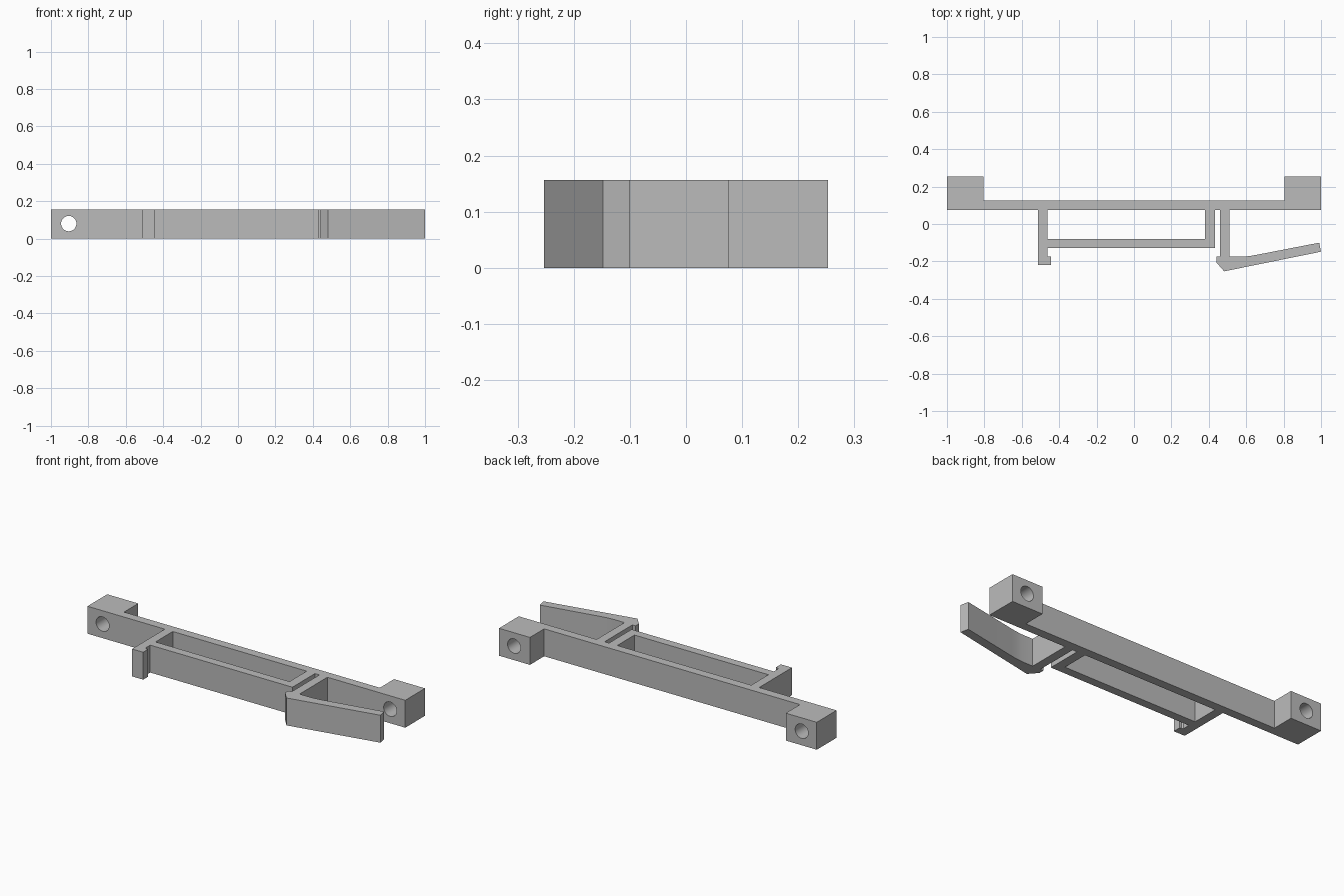
import bpy, bmesh, math
from mathutils import Matrix

HEIGHT = 0.156

cube = bpy.data.objects.get("Cube")
if cube:
    bpy.data.objects.remove(cube, do_unlink=True)

grey = bpy.data.materials.new("grey plastic")
grey.use_nodes = True
colour = (0.5, 0.5, 0.5, 1)
grey.diffuse_color = colour
grey.node_tree.nodes["Principled BSDF"].inputs["Base Color"].default_value = colour


def add_object(name, bm):
    bmesh.ops.recalc_face_normals(bm, faces=bm.faces)
    mesh = bpy.data.meshes.new(name)
    bm.to_mesh(mesh)
    bm.free()
    mesh.materials.append(grey)
    obj = bpy.data.objects.new(name, mesh)
    bpy.context.collection.objects.link(obj)
    return obj


def prism(name, outline, bottom, top):
    """Extrude a plan outline upwards."""
    bm = bmesh.new()
    face = bm.faces.new([bm.verts.new((x, y, bottom)) for x, y in outline])
    grown = bmesh.ops.extrude_face_region(bm, geom=[face])["geom"]
    verts = [v for v in grown if isinstance(v, bmesh.types.BMVert)]
    bmesh.ops.translate(bm, verts=verts, vec=(0, 0, top - bottom))
    return add_object(name, bm)


def screw_hole(name, x):
    bm = bmesh.new()
    place = Matrix.Translation((x, 0.16, 0.08)) @ Matrix.Rotation(math.pi / 2, 4, "X")
    bmesh.ops.create_cone(bm, cap_ends=True, segments=40, radius1=0.041,
                          radius2=0.041, depth=0.5, matrix=place)
    return add_object(name, bm)


# Plan outline, section by section, so the moulding is one continuous solid
back = [(-1, 0.075), (-1, 0.253), (-0.805, 0.253), (-0.805, 0.125),
        (0.805, 0.125), (0.805, 0.253), (1, 0.253), (1, 0.075)]
latch_arm = [(0.51, 0.075), (0.51, -0.175)]
lever = [(0.58, -0.175), (0.62, -0.171), (0.66, -0.164), (0.99, -0.1),
         (1, -0.148), (0.482, -0.253), (0.44, -0.205), (0.44, -0.175),
         (0.46, -0.175), (0.46, 0.075)]
frame = [(0.432, 0.075), (0.432, -0.128), (-0.463, -0.128)]
hook = [(-0.463, -0.168), (-0.456, -0.175), (-0.443, -0.175),
        (-0.443, -0.22), (-0.513, -0.22), (-0.513, 0.075)]
body = prism("latch_bracket", back + latch_arm + lever + frame + hook, 0, HEIGHT)

# Openings: the frame window and a screw hole through each end block
window = [(-0.463, 0.075), (0.38, 0.075), (0.38, -0.08), (-0.463, -0.08)]
cutters = [prism("window_cutter", window, -0.1, HEIGHT + 0.1),
           screw_hole("right_hole_cutter", -0.905),
           screw_hole("left_hole_cutter", 0.905)]
bpy.context.view_layer.objects.active = body
body.select_set(True)
for cutter in cutters:
    cut = body.modifiers.new(cutter.name, "BOOLEAN")
    cut.operation = "DIFFERENCE"
    cut.solver = "EXACT"
    cut.object = cutter
    bpy.ops.object.modifier_apply(modifier=cut.name)
    bpy.data.objects.remove(cutter, do_unlink=True)

bpy.ops.object.shade_smooth_by_angle(angle=math.radians(30))
